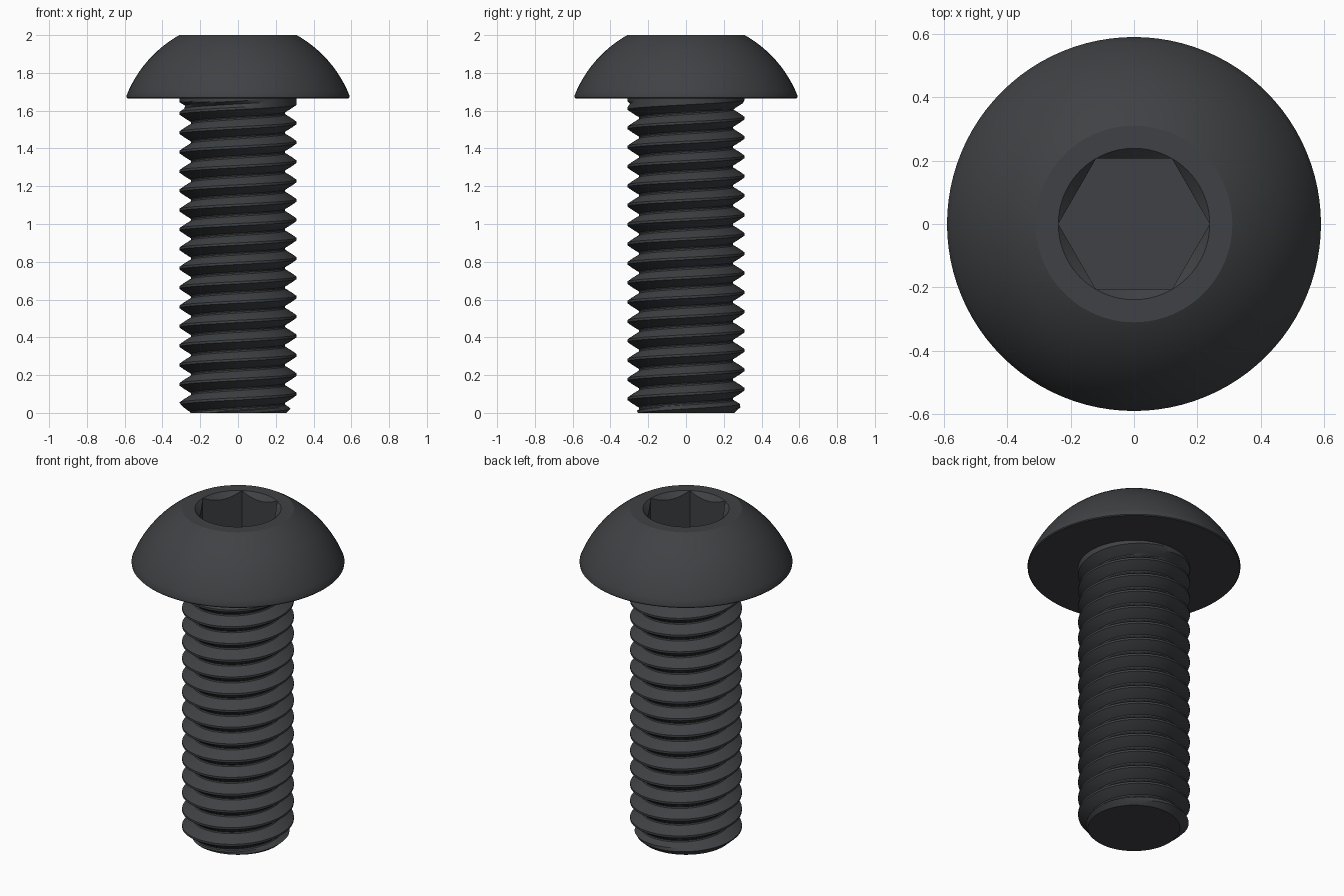
import bpy, bmesh
from math import pi, cos, sin, sqrt, floor

if "Cube" in bpy.data.objects:
    bpy.data.objects.remove(bpy.data.objects["Cube"])

SEG = 96            # divisible by 6 so hex corners are exact
Z_HEAD = 1.665      # underside of head
R_MAJ, R_MIN, PITCH = 0.31, 0.248, 0.1025

mat = bpy.data.materials.new("dark_steel")
mat.diffuse_color = (0.05, 0.053, 0.058, 1)
mat.use_nodes = True
mat.node_tree.nodes["Principled BSDF"].inputs["Base Color"].default_value = mat.diffuse_color


def loft(name, rings, cap_first=False, cap_last=False):
    """Skin a list of rings, each a function angle index -> (radius, z)."""
    bm = bmesh.new()
    rows = []
    for ring in rings:
        row = []
        for i in range(SEG):
            r, z = ring(i)
            a = 2 * pi * i / SEG
            row.append(bm.verts.new((r * cos(a), r * sin(a), z)))
        rows.append(row)
    for a, b in zip(rows, rows[1:]):
        for i in range(SEG):
            j = (i + 1) % SEG
            bm.faces.new((a[i], a[j], b[j], b[i]))
    if cap_first:
        bm.faces.new(rows[0][::-1])
    if cap_last:
        bm.faces.new(rows[-1])
    return finish(name, bm)


def finish(name, bm):
    bmesh.ops.remove_doubles(bm, verts=bm.verts, dist=1e-5)
    bmesh.ops.dissolve_degenerate(bm, edges=bm.edges, dist=1e-5)
    me = bpy.data.meshes.new(name)
    bm.to_mesh(me)
    bm.free()
    ob = bpy.data.objects.new(name, me)
    bpy.context.collection.objects.link(ob)
    me.materials.append(mat)
    bpy.ops.object.select_all(action='DESELECT')
    ob.select_set(True)
    bpy.context.view_layer.objects.active = ob
    bpy.ops.object.shade_smooth_by_angle(angle=0.5)
    return ob


# Button head: underside, domed side, flat top, chamfered hex socket
FLAT, CORNER, FLOOR = 0.207, 0.239, 1.77


def hex_r(i):
    a = (2 * pi * i / SEG) % (pi / 3) - pi / 6
    return FLAT / cos(a)


def circle(r, z):
    return lambda i: (r, z)


C, R = 1.446, 0.635     # dome sphere centre height and radius
rings = [circle(R_MAJ, Z_HEAD), circle(0.585, Z_HEAD), circle(0.59, 1.67)]
for k in range(17):
    z = 1.68 + 0.32 * sin(k / 16 * pi / 2)
    rings.append(circle(sqrt(R * R - (z - C) ** 2), z))
rings += [circle(CORNER, 2.0),
          lambda i: (hex_r(i), 2.0 - (CORNER - hex_r(i))),
          lambda i: (hex_r(i), FLOOR)]
loft("button_head", rings, cap_last=True)

# Threaded shank: helical V profile, chamfered tip, fillet under the head
PROFILE = [(-0.06, 1), (0.06, 1), (0.23, 0.6), (0.38, 0.2), (0.43, 0.05),
           (0.5, 0), (0.57, 0.05), (0.62, 0.2), (0.77, 0.6)]
CREST_Z = 0.10          # crest height on the +x side


def thread_point(turn, frac, h):
    def point(i):
        z = CREST_Z + PITCH * (turn + frac + i / SEG)
        z = min(max(z, 0.0), Z_HEAD)
        r = R_MIN + (R_MAJ - R_MIN) * h
        r = min(r, 0.255 + z * 1.1)
        if z <= 0:
            r = 0.255
        if z >= Z_HEAD:
            r = R_MAJ
        return max(r, R_MAJ - max(0, 1.645 - z) * 1.6), z
    return point


# The seam joins each turn to the next, so build it as one strip
bm = bmesh.new()
turns = range(-3, 18)
pts = [thread_point(t, f, h) for t in turns for f, h in PROFILE]
n = len(PROFILE)
cols = []
for i in range(SEG + 1):
    a = 2 * pi * i / SEG
    cols.append([bm.verts.new((p(i)[0] * cos(a), p(i)[0] * sin(a), p(i)[1])) for p in pts])
for a, b in zip(cols, cols[1:]):
    for k in range(len(pts) - 1):
        quad = (a[k], b[k], b[k + 1], a[k + 1])
        if len({v.co.z for v in quad}) > 1:
            bm.faces.new(quad)
bmesh.ops.delete(bm, geom=[v for v in bm.verts if not v.link_faces], context='VERTS')
# Flat tip
tip = [bm.verts.new((0.255 * cos(2 * pi * i / SEG), 0.255 * sin(2 * pi * i / SEG), 0)) for i in range(SEG)]
bm.faces.new(tip[::-1])
finish("threaded_shank", bm)
